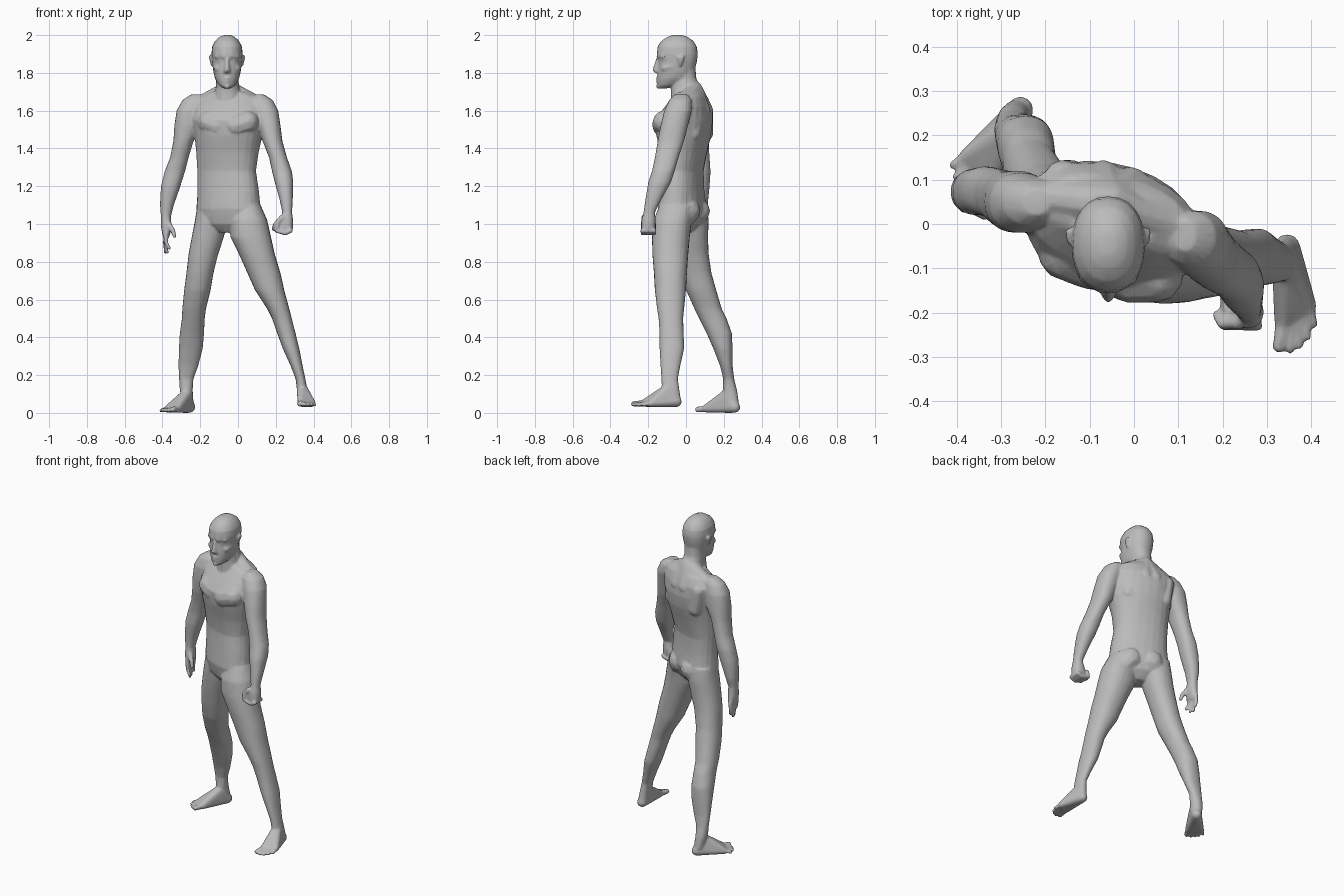
import bpy, bmesh, math
from mathutils import Vector

skin = bpy.data.materials.new("skin_grey")
skin.diffuse_color = (0.5, 0.5, 0.5, 1)
bm = bmesh.new()
SIDES = 24

# Unit ball directions shared by every hull
unit = bmesh.new()
bmesh.ops.create_icosphere(unit, subdivisions=2, radius=1)
BALL = [v.co.copy() for v in unit.verts]
unit.free()


def loft(rings):
    """Closed skin over rings of (cx, cy, z, half width, half depth, turn in degrees)."""
    loops = []
    for cx, cy, z, a, b, turn in rings:
        c, s = math.cos(math.radians(turn)), math.sin(math.radians(turn))
        loop = []
        for i in range(SIDES):
            t = 2 * math.pi * i / SIDES
            u, v = math.cos(t), math.sin(t)
            u, v = a * math.copysign(abs(u) ** 0.9, u), b * math.copysign(abs(v) ** 0.9, v)
            loop.append(bm.verts.new((cx + u * c - v * s, cy + u * s + v * c, z)))
        loops.append(loop)
    for lo, hi in zip(loops, loops[1:]):
        for i in range(SIDES):
            j = (i + 1) % SIDES
            bm.faces.new((lo[i], lo[j], hi[j], hi[i]))
    bm.faces.new(loops[0][::-1])
    bm.faces.new(loops[-1])


def limb(rings):
    """Loft from (z, x0, x1, y0, y1) rows, listed from the top down."""
    loft([((x0 + x1) / 2, (y0 + y1) / 2, z, (x1 - x0) / 2, (y1 - y0) / 2, 0)
          for z, x0, x1, y0, y1 in reversed(rings)])


def hull(*balls):
    """Convex skin stretched over balls of (x, y, z, radius)."""
    verts = [bm.verts.new(Vector((x, y, z)) + d * r) for x, y, z, r in balls for d in BALL]
    bmesh.ops.convex_hull(bm, input=verts)
    loose = [v for v in verts if v.is_valid and not v.link_faces]
    bmesh.ops.delete(bm, geom=loose, context='VERTS')


# Torso, turned at the hips and shoulders
loft([(-.05, -.03, .955, .05, .05, -25), (-.05, -.025, 1.0, .15, .09, -25),
      (-.05, -.02, 1.08, .178, .112, -25), (-.052, -.02, 1.18, .168, .102, -22),
      (-.06, -.015, 1.28, .16, .096, -20), (-.056, -.012, 1.38, .168, .115, -18),
      (-.05, -.012, 1.47, .182, .138, -18), (-.05, -.01, 1.55, .195, .145, -17),
      (-.05, .012, 1.62, .2, .115, -15), (-.04, .022, 1.67, .165, .085, -14),
      (-.045, .02, 1.70, .10, .07, -12)])
# Chest muscles, buttocks and the slope from neck to shoulders
hull((-.155, -.065, 1.54, .062), (-.10, -.085, 1.52, .064))
hull((-.01, -.115, 1.52, .064), (.05, -.115, 1.54, .062))
hull((-.083, .058, 1.07, .07), (-.12, .05, 1.03, .06))
hull((.033, .007, 1.07, .07), (.06, -.02, 1.03, .06))
hull((-.05, .04, 1.71, .05), (-.2, .06, 1.64, .04), (-.07, .10, 1.60, .045))
hull((-.05, .04, 1.71, .05), (.10, -.01, 1.64, .04), (-.01, .085, 1.60, .045))
for x, y in ((-.16, .1), (.05, .035)):  # shoulder blades
    hull((x, y, 1.6, .045), (x + .02, y, 1.48, .045))

# Neck and head
limb([(1.83, -.118, .002, -.08, .05), (1.77, -.115, 0, -.075, .055),
      (1.72, -.118, .008, -.08, .08), (1.62, -.14, .04, -.08, .12)])
HX = -.058
loft([(HX, (y0 + y1) / 2, z, w, (y1 - y0) / 2, 0) for z, w, y0, y1 in (
    (1.718, .02, -.142, -.10), (1.735, .043, -.150, -.05), (1.77, .064, -.152, .02),
    (1.81, .073, -.151, .045), (1.86, .079, -.145, .058), (1.90, .083, -.155, .063),
    (1.94, .079, -.150, .057), (1.97, .063, -.13, .038), (1.99, .042, -.10, .01),
    (2.0, .018, -.07, -.02))])
hull((HX, -.15, 1.872, .009), (HX, -.166, 1.815, .011),
     (HX - .011, -.153, 1.806, .009), (HX + .011, -.153, 1.806, .009))  # nose
hull((HX - .018, -.144, 1.768, .006), (HX + .018, -.144, 1.768, .006),
     (HX, -.152, 1.772, .008))  # upper lip
hull((HX - .014, -.144, 1.755, .006), (HX + .014, -.144, 1.755, .006),
     (HX, -.151, 1.753, .008))  # lower lip
hull((HX, -.146, 1.727, .012), (HX, -.142, 1.732, .016))  # chin
for s in (-1, 1):
    hull((HX + s * .015, -.145, 1.888, .012), (HX + s * .055, -.122, 1.887, .012))  # brow
    hull((HX + s * .031, -.128, 1.862, .014), (HX + s * .033, -.127, 1.862, .014))  # eye
    hull((HX + s * .05, -.112, 1.825, .02), (HX + s * .062, -.07, 1.835, .016))  # cheek
    hull((HX + s * .079, -.03, 1.842, .008), (HX + s * .087, -.018, 1.885, .010),
         (HX + s * .084, -.038, 1.88, .010))  # ear

# Left arm with a closed fist
limb([(1.685, .09, .14, -.06, .01), (1.655, .06, .185, -.09, .03), (1.60, .08, .213, -.115, .03),
      (1.52, .105, .225, -.135, .01), (1.44, .13, .235, -.15, -.01), (1.35, .165, .26, -.165, -.04),
      (1.28, .18, .285, -.18, -.06), (1.22, .195, .293, -.2, -.08), (1.13, .22, .29, -.215, -.13),
      (1.06, .235, .286, -.225, -.165), (1.02, .22, .292, -.235, -.16),
      (.98, .205, .292, -.236, -.162), (.955, .215, .28, -.23, -.17)])
for i in range(4):
    y = -.229 + i * .02
    hull((.278, y, .965, .013), (.25, y, .951, .012))
    hull((.25, y, .951, .012), (.203, y, .965, .011))
    hull((.203, y, .965, .011), (.21, y, 1.0, .011))
hull((.235, -.222, 1.035, .016), (.2, -.225, 1.0, .013))
hull((.2, -.225, 1.0, .013), (.187, -.205, .975, .011))

# Right arm with an open hand
limb([(1.685, -.25, -.19, .02, .08), (1.655, -.295, -.16, -.005, .1), (1.60, -.325, -.18, -.02, .115),
      (1.52, -.337, -.19, -.02, .12), (1.44, -.342, -.235, -.01, .12), (1.35, -.36, -.262, .01, .125),
      (1.28, -.388, -.28, .02, .13), (1.20, -.408, -.305, .02, .125), (1.10, -.413, -.34, .03, .115),
      (1.04, -.408, -.355, .035, .1), (.99, -.408, -.352, .028, .105),
      (.95, -.402, -.358, .026, .108), (.925, -.395, -.366, .035, .1)])
for i, (dx, tip) in enumerate(((.02, .872), (.008, .85), (0, .85), (.004, .872))):
    y = .037 + i * .021
    hull((-.382, y, .945, .013), (-.386 + dx * .3, y, .9, .011))
    hull((-.386 + dx * .3, y, .9, .011), (-.384 + dx, y - .004, tip, .009))
hull((-.37, .045, 1.0, .018), (-.345, .025, .965, .013))
hull((-.345, .025, .965, .013), (-.336, .018, .935, .010))

# Left leg, forward
limb([(1.10, -.02, .12, -.14, .04), (1.02, -.045, .155, -.172, .03), (.93, -.04, .175, -.18, .02),
      (.84, .005, .195, -.178, .012), (.74, .05, .225, -.17, .005), (.65, .09, .245, -.165, 0),
      (.55, .155, .272, -.153, -.01), (.50, .18, .285, -.145, -.015), (.42, .208, .305, -.14, -.012),
      (.34, .237, .325, -.14, -.01), (.25, .278, .342, -.135, -.03), (.18, .305, .357, -.13, -.043),
      (.12, .312, .368, -.128, -.035), (.06, .315, .372, -.12, -.025)])
# Right leg, back
limb([(1.10, -.215, -.07, -.06, .11), (1.02, -.228, -.055, -.07, .12), (.93, -.245, -.075, -.06, .117),
      (.84, -.262, -.105, -.045, .12), (.74, -.273, -.13, -.025, .135), (.65, -.285, -.145, 0, .16),
      (.55, -.295, -.17, .045, .19), (.50, -.297, -.176, .07, .215), (.42, -.308, -.18, .11, .243),
      (.34, -.313, -.187, .145, .247), (.25, -.315, -.21, .18, .247), (.18, -.312, -.236, .197, .255),
      (.12, -.308, -.24, .195, .27), (.05, -.295, -.235, .21, .28)])


def foot(heel, ankle, inner, outer, tips, z):
    """Heel, instep and five toes; the balls of the toes run from inner to outer."""
    hull((*heel, z + .03, .03), (*ankle, z + .095, .03),
         (*inner, z + .024, .022), (*outer, z + .02, .018))
    for i, tip in enumerate(tips):
        t = i / 4
        root = [p + (q - p) * t for p, q in zip(inner, outer)]
        r = .015 if i == 0 else .0115 - i * .0005
        hull((*root, z + .022, r + .003), (*tip, z + r + .003, r))


foot((.345, -.052), (.34, -.095), (.337, -.215), (.394, -.185),
     ((.327, -.276), (.352, -.282), (.372, -.272), (.390, -.254), (.405, -.226)), .03)
foot((-.256, .258), (-.275, .215), (-.322, .108), (-.377, .152),
     ((-.345, .062), (-.368, .072), (-.386, .088), (-.4, .106), (-.408, .133)), 0)

# Fuse the masses into one continuous body
bmesh.ops.recalc_face_normals(bm, faces=bm.faces)
mesh = bpy.data.meshes.new("body")
bm.to_mesh(mesh)
bm.free()
mesh.materials.append(skin)
body = bpy.data.objects.new("body", mesh)
bpy.context.collection.objects.link(body)
bpy.context.view_layer.objects.active = body
body.select_set(True)
fuse = body.modifiers.new("fuse", 'REMESH')
fuse.mode, fuse.voxel_size = 'VOXEL', .0055
soften = body.modifiers.new("soften", 'SMOOTH')
soften.factor, soften.iterations = .5, 4
thin = body.modifiers.new("thin", 'DECIMATE')
thin.ratio = .12
for name in ("fuse", "soften", "thin"):
    bpy.ops.object.modifier_apply(modifier=name)
bpy.ops.object.shade_smooth_by_angle(angle=math.radians(50))
